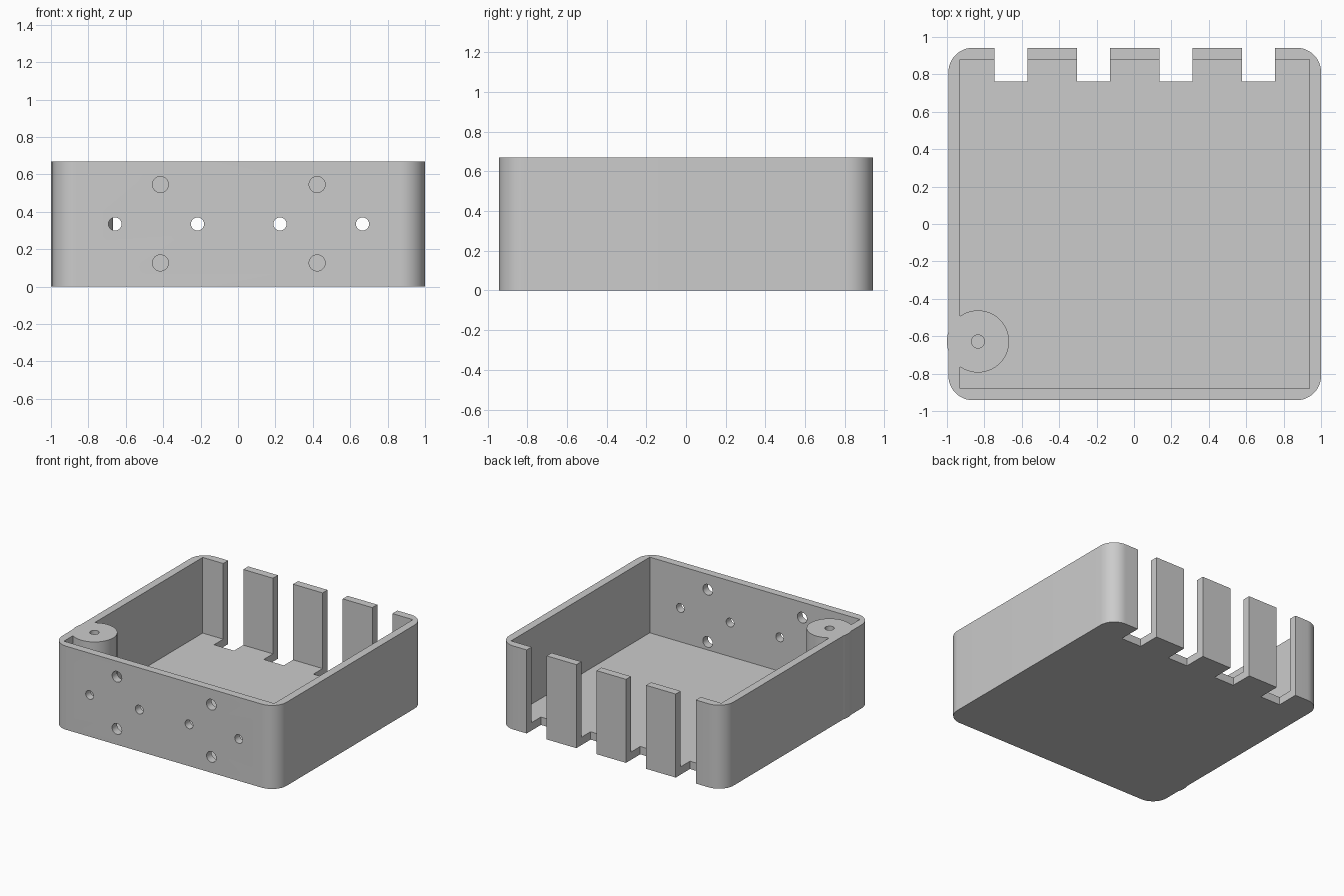
import bpy
import bmesh
from math import cos, sin, pi, radians
from mathutils import Matrix, Vector

default = bpy.data.objects.get("Cube")
if default:
    bpy.data.objects.remove(default, do_unlink=True)

grey = bpy.data.materials.new("plain grey")
grey.use_nodes = True
grey.diffuse_color = (0.6, 0.6, 0.6, 1)
grey.node_tree.nodes["Principled BSDF"].inputs["Base Color"].default_value = grey.diffuse_color

# Main dimensions
H = 0.67
WALL = 0.063
CX = 0.004
HX, HY = 0.996, 0.942
CORNER = 0.13
BOSS_X, BOSS_Y, BOSS_R = -0.834, -0.628, 0.166
PORTS = [CX + 0.441 * (i - 1.5) for i in range(4)]


def prism(name, outline, z0, z1):
    """Extrude a closed outline between two heights."""
    bm = bmesh.new()
    base = bm.faces.new([bm.verts.new((x, y, z0)) for x, y in outline])
    new = bmesh.ops.extrude_face_region(bm, geom=[base])["geom"]
    top = [v for v in new if isinstance(v, bmesh.types.BMVert)]
    bmesh.ops.translate(bm, verts=top, vec=Vector((0, 0, z1 - z0)))
    bmesh.ops.recalc_face_normals(bm, faces=bm.faces)
    mesh = bpy.data.meshes.new(name)
    bm.to_mesh(mesh)
    bm.free()
    mesh.materials.append(grey)
    obj = bpy.data.objects.new(name, mesh)
    bpy.context.collection.objects.link(obj)
    return obj


def rectangle(x0, x1, y0, y1):
    return [(x0, y0), (x1, y0), (x1, y1), (x0, y1)]


def arc(x, y, r, start, end, steps):
    angles = [start + (end - start) * i / steps for i in range(steps + 1)]
    return [(x + r * cos(a), y + r * sin(a)) for a in angles]


def circle(x, y, r, steps):
    return arc(x, y, r, 0, 2 * pi, steps)[:-1]


def combine(target, tool, operation):
    """Apply a boolean and discard the tool."""
    tool.hide_render = True
    mod = target.modifiers.new("cut", "BOOLEAN")
    mod.operation = operation
    mod.solver = "EXACT"
    mod.object = tool
    bpy.context.view_layer.objects.active = target
    bpy.ops.object.modifier_apply(modifier=mod.name)
    bpy.data.objects.remove(tool, do_unlink=True)


# Outer shell with rounded vertical corners
outline = []
for i, (sx, sy) in enumerate([(1, 1), (-1, 1), (-1, -1), (1, -1)]):
    outline += arc(CX + sx * (HX - CORNER), sy * (HY - CORNER), CORNER,
                   i * pi / 2, (i + 1) * pi / 2, 12)
tray = prism("tray", outline, 0, H)

# Square-cornered cavity
ix, iy = HX - WALL, HY - WALL
combine(tray, prism("cavity_cutter", rectangle(CX - ix, CX + ix, -iy, iy), WALL, H + 0.2),
        "DIFFERENCE")

# Screw boss merged into the side wall, with a blind hole
combine(tray, prism("boss", circle(BOSS_X, BOSS_Y, BOSS_R, 64), 0, H), "UNION")
combine(tray, prism("boss_hole_cutter", circle(BOSS_X, BOSS_Y, 0.035, 24), WALL, H + 0.2),
        "DIFFERENCE")

# Full-height slots in the back wall that also notch the floor
for x in PORTS:
    slot = prism("slot_cutter", rectangle(x - 0.089, x + 0.089, 0.762, 1.1), -0.2, H + 0.2)
    combine(tray, slot, "DIFFERENCE")

# Small and large round holes through the front wall
holes = [(x, H / 2, 0.035) for x in PORTS]
holes += [(CX + s * 0.419, z, 0.043) for s in (-1, 1) for z in (0.127, 0.546)]
for x, z, r in holes:
    drill = prism("hole_cutter", circle(0, 0, r, 32), 0, 0.16)
    drill.data.transform(Matrix.Translation((x, -0.86, z)) @ Matrix.Rotation(pi / 2, 4, "X"))
    combine(tray, drill, "DIFFERENCE")

# Smooth the round surfaces, keep the edges crisp
bpy.ops.object.select_all(action="DESELECT")
tray.select_set(True)
bpy.context.view_layer.objects.active = tray
bpy.ops.object.shade_smooth_by_angle(angle=radians(30))
